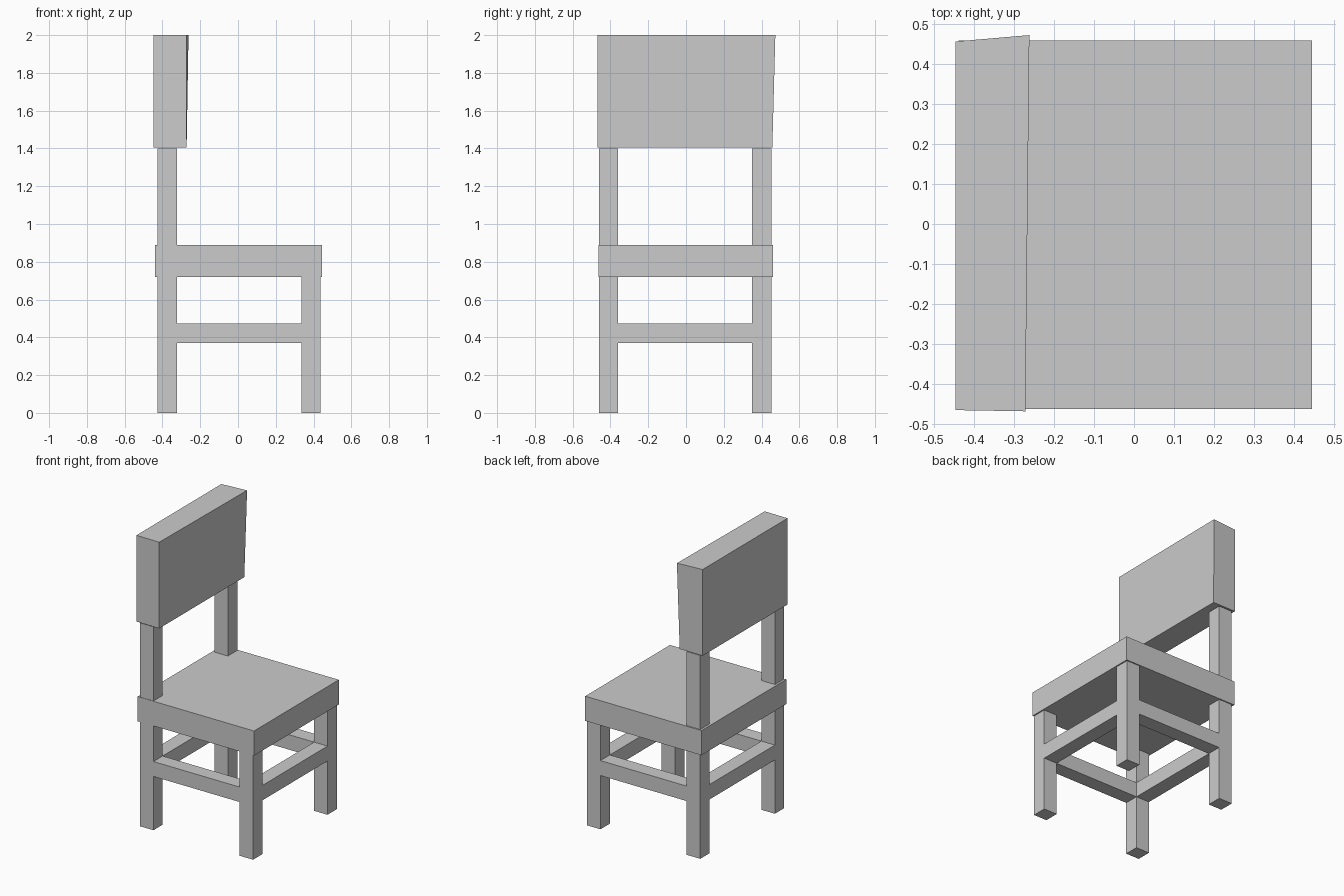
import bpy

if "Cube" in bpy.data.objects:
    bpy.data.objects.remove(bpy.data.objects["Cube"], do_unlink=True)

GREY = (0.6, 0.6, 0.6, 1.0)
mat = bpy.data.materials.new("plain grey")
mat.use_nodes = True
mat.diffuse_color = GREY
mat.node_tree.nodes["Principled BSDF"].inputs["Base Color"].default_value = GREY


def box(name, xs, ys, zs):
    """Box spanning the given (min, max) ranges."""
    bpy.ops.mesh.primitive_cube_add(size=1)
    obj = bpy.context.object
    obj.name = obj.data.name = name
    for v in obj.data.vertices:
        v.co = [r[0] if c < 0 else r[1] for c, r in zip(v.co, (xs, ys, zs))]
    obj.data.materials.append(mat)
    return obj


# Leg footprints
back_x, front_x = (-0.425, -0.322), (0.335, 0.437)
sides = {"right": (-0.46, -0.36), "left": (0.35, 0.452)}
rail_z = (0.37, 0.473)

# Seat slab
box("seat", (-0.44, 0.446), (-0.463, 0.46), (0.72, 0.89))

# Legs, with the rear pair running up to the backrest, and side stretchers
for side, ys in sides.items():
    box("rear_post_" + side, back_x, ys, (0, 1.4))
    box("front_leg_" + side, front_x, ys, (0, 0.72))
    box("side_stretcher_" + side, (back_x[1], front_x[0]), ys, rail_z)

# Stretchers across the chair
cross_y = (sides["right"][1], sides["left"][0])
box("rear_stretcher", back_x, cross_y, rail_z)
box("front_stretcher", front_x, cross_y, rail_z)

# Backrest, slightly wider at its upper left front edge
backrest = box("backrest", (-0.447, -0.272), (-0.466, 0.457), (1.406, 2))
for v in backrest.data.vertices:
    front, left, top = v.co.x > -0.3, v.co.y > 0, v.co.z > 1.7
    if front and left and top:
        v.co.x += 0.01
        v.co.y += 0.016
    elif front and not left:
        v.co.y -= 0.003
